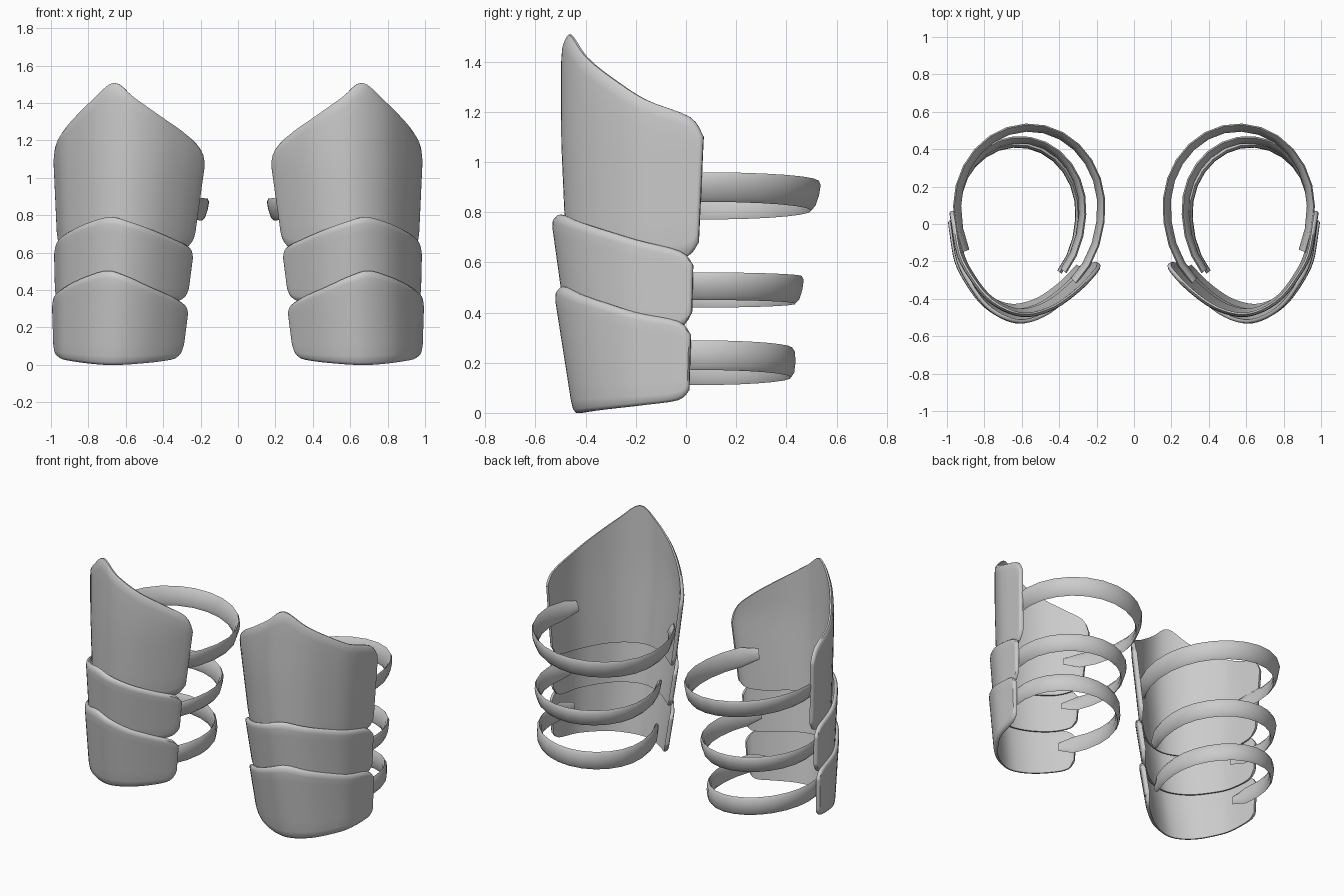
import bpy, bmesh, math
from mathutils import Vector

if "Cube" in bpy.data.objects:
    bpy.data.objects.remove(bpy.data.objects["Cube"])

grey = bpy.data.materials.new("plain_grey")
grey.diffuse_color = (0.6, 0.6, 0.6, 1)
grey.use_nodes = True
grey.node_tree.nodes["Principled BSDF"].inputs["Base Color"].default_value = grey.diffuse_color


def spline(vals, t):
    """Catmull-Rom value at t (0..1) through evenly indexed values."""
    n = len(vals) - 1
    f = min(max(t, 0), 1) * n
    i = min(int(f), n - 1)
    f -= i
    a, b, c, d = (vals[min(max(j, 0), n)] for j in (i - 1, i, i + 1, i + 2))
    return b + 0.5 * f * (c - a + f * (2 * a - 5 * b + 4 * c - d + f * (3 * (b - c) + d - a)))


def finish(name, bm, angle):
    bmesh.ops.recalc_face_normals(bm, faces=bm.faces[:])
    me = bpy.data.meshes.new(name)
    bm.to_mesh(me)
    bm.free()
    me.materials.append(grey)
    ob = bpy.data.objects.new(name, me)
    bpy.context.collection.objects.link(ob)
    bpy.ops.object.select_all(action='DESELECT')
    ob.select_set(True)
    bpy.context.view_layer.objects.active = ob
    bpy.ops.object.shade_smooth_by_angle(angle=math.radians(angle))
    mod = ob.modifiers.new("pair", 'MIRROR')
    mod.use_axis[0] = True
    return ob


# Horizontal wrap of a plate, inner edge to outer edge, in unit coordinates
PLAN_X = [0, .03, .14, .30, .47, .61, .75, .86, .95, .99, 1]
PLAN_Y = [.5, .42, .25, .08, 0, .03, .15, .34, .58, .9, 1]
ROWS = [0, .03, .1, .25, .4, .55, .7, .82, .92, .975, 1]
COLS = 40
THICK = .024


def plate(name, z_low, low, z_high, high, bottom, top):
    """low / high: (inner x, outer x, front y, back y) at two heights."""
    def point(u, z):
        k = min(max((z - z_low) / (z_high - z_low), 0), 1)
        x0, x1, yf, yb = (a + (b - a) * k for a, b in zip(low, high))
        return Vector((x0 + (x1 - x0) * spline(PLAN_X, u), yf + (yb - yf) * spline(PLAN_Y, u), z))

    bm = bmesh.new()
    outer, inner = [], []
    for v in ROWS:
        ro, ri = [], []
        for c in range(COLS + 1):
            u = c / COLS
            zb, zt = spline(bottom, u), spline(top, u)
            p = point(u, zb + (zt - zb) * v)
            d = point(min(u + .01, 1), p.z) - point(max(u - .01, 0), p.z)
            n = Vector((-d.y, d.x, 0)).normalized()   # towards the limb
            lip = .014 if v in (0, 1) else .003 if v in (.03, .975) else 0
            if c in (0, COLS):
                lip = max(lip, .008)
            ro.append(bm.verts.new(p + n * lip))
            ri.append(bm.verts.new(p + n * THICK))
        outer.append(ro)
        inner.append(ri)
    R = len(ROWS) - 1
    for r in range(R):
        for c in range(COLS):
            for g in (outer, inner):
                bm.faces.new((g[r][c], g[r][c + 1], g[r + 1][c + 1], g[r + 1][c]))
    # Close the rim
    rim = ([(0, c) for c in range(COLS)] + [(r, COLS) for r in range(R)]
           + [(R, c) for c in range(COLS, 0, -1)] + [(r, 0) for r in range(R, 0, -1)])
    for a, b in zip(rim, rim[1:] + rim[:1]):
        bm.faces.new((outer[a[0]][a[1]], outer[b[0]][b[1]], inner[b[0]][b[1]], inner[a[0]][a[1]]))
    return finish(name, bm, 50)


plate("upper_plate", .6, (.24, .965, -.475, .045), 1.1, (.17, .988, -.497, .068),
      [.68, .63, .6, .6, .6, .6, .6, .6, .6, .62, .68],
      [1.06, 1.16, 1.245, 1.335, 1.43, 1.508, 1.42, 1.335, 1.25, 1.18, 1.1])
plate("middle_plate", .33, (.27, .978, -.475, .02), .75, (.215, .988, -.533, .03),
      [.40, .35, .33, .33, .33, .33, .33, .33, .33, .34, .40],
      [.58, .63, .67, .72, .765, .79, .765, .73, .69, .645, .59])
plate("lower_plate", 0, (.30, .985, -.45, .008), .46, (.24, 1.0, -.522, .022),
      [.10, .04, .02, .008, 0, 0, .008, .018, .03, .05, .09],
      [.28, .325, .37, .42, .475, .503, .475, .44, .40, .365, .31])


# Lens-shaped strap section: (outward, height) in unit coordinates
SECTION = [(-.5, -.3), (0, -.5), (.5, -.35), (.65, 0), (.5, .35), (0, .5), (-.5, .3)]


def strap(name, cx, rx, cy, ry, ry_front, a0, a1, z_inner, z_outer, height, lean):
    bm = bmesh.new()
    rings = []
    steps = 18
    for i in range(steps + 1):
        a = math.radians(a0 + (a1 - a0) * i / steps)
        c, s = math.cos(a), math.sin(a)
        b = ry if s > 0 else ry_front
        p = Vector((cx + rx * c, cy + b * s, 0))
        n = Vector((c / rx, s / b, 0)).normalized()
        z = z_inner + (z_outer - z_inner) * (c + 1) / 2
        h = height * (.5 if i in (0, steps) else 1)
        rings.append([bm.verts.new(p + n * (.024 * o + lean * t) + Vector((0, 0, z + h * t)))
                      for o, t in SECTION])
    for r0, r1 in zip(rings, rings[1:]):
        for k in range(len(SECTION)):
            j = (k + 1) % len(SECTION)
            bm.faces.new((r0[k], r0[j], r1[j], r1[k]))
    bm.faces.new(rings[0])
    bm.faces.new(rings[-1])
    return finish(name, bm, 40)


strap("upper_strap", .56, .385, .09, .425, .5, -28, 232, .83, .90, .118, .03)
strap("middle_strap", .61, .335, .08, .37, .46, -28, 226, .475, .505, .11, .025)
strap("lower_strap", .625, .325, .06, .362, .44, -26, 226, .17, .23, .118, .004)
